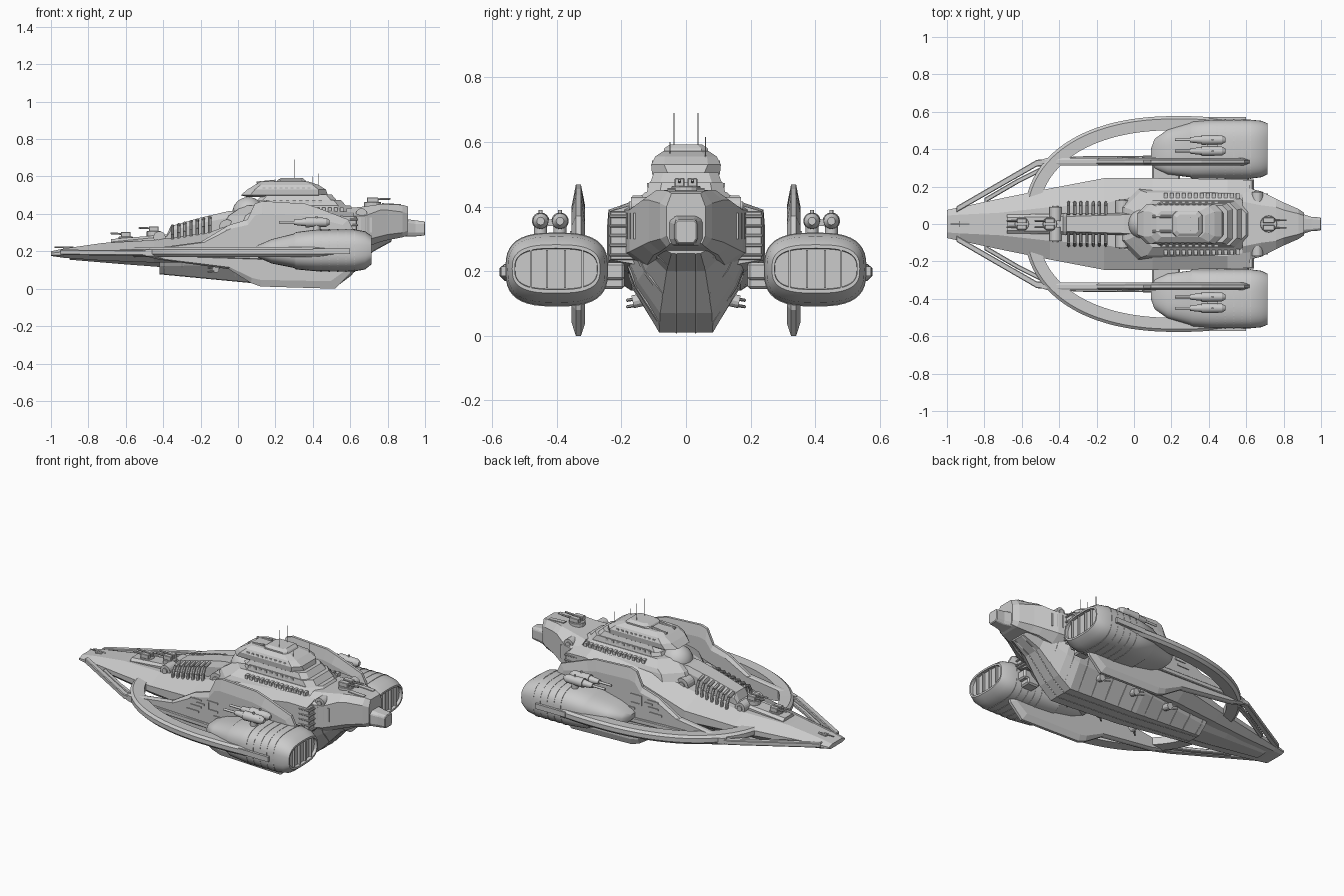
import bpy, bmesh, math
from mathutils import Vector, Matrix


def finish(name, bm, mirror=False, bevel=0, smooth=False):
    bmesh.ops.recalc_face_normals(bm, faces=bm.faces)
    me = bpy.data.meshes.new(name)
    bm.to_mesh(me)
    bm.free()
    ob = bpy.data.objects.new(name, me)
    bpy.context.collection.objects.link(ob)
    if bevel:
        m = ob.modifiers.new("bevel", 'BEVEL')
        m.width, m.segments = bevel, 1
    if mirror:
        ob.modifiers.new("mirror", 'MIRROR').use_axis = (False, True, False)
    if smooth:
        bpy.ops.object.select_all(action='DESELECT')
        bpy.context.view_layer.objects.active = ob
        ob.select_set(True)
        bpy.ops.object.shade_smooth_by_angle(angle=math.radians(35))
    return ob


def loft(bm, sections):
    rings = [[bm.verts.new(p) for p in s] for s in sections]
    n = len(rings[0])
    for a, b in zip(rings, rings[1:]):
        for i in range(n):
            j = (i + 1) % n
            bm.faces.new((a[i], a[j], b[j], b[i]))
    bm.faces.new(rings[0])
    bm.faces.new(rings[-1])


def box(bm, c, s, tilt=0):
    m = Matrix.Translation(c) @ Matrix.Rotation(tilt, 4, 'Y') @ Matrix.Diagonal((*s, 1))
    bmesh.ops.create_cube(bm, size=1, matrix=m)


def rod(bm, p, q, r1, r2=None, n=12):
    p, q = Vector(p), Vector(q)
    d = q - p
    m = Matrix.Translation((p + q) / 2) @ d.to_track_quat('Z', 'Y').to_matrix().to_4x4()
    bmesh.ops.create_cone(bm, cap_ends=True, segments=n, radius1=r1,
                          radius2=r1 if r2 is None else r2, depth=d.length, matrix=m)


def hull_section(row, k=1.0):
    # row = x, then (half width, height) pairs from bottom to top
    x, pts = row[0], [(row[i] * k, row[i + 1]) for i in range(1, len(row), 2)]
    return [(x, y, z) for y, z in pts] + [(x, -y, z) for y, z in reversed(pts)]


def hull(name, rows, bevel=0):
    bm = bmesh.new()
    loft(bm, [hull_section(r) for r in rows])
    return finish(name, bm, bevel=bevel)


def lerp_row(rows, x):
    for a, b in zip(rows, rows[1:]):
        if a[0] <= x <= b[0]:
            t = (x - a[0]) / (b[0] - a[0])
            return [u + (v - u) * t for u, v in zip(a, b)]


def tiers(name, levels):
    # levels = height, front and rear x, half width, corner cut
    bm = bmesh.new()
    loft(bm, [[(a, w - c, z), (a + c, w, z), (b - c, w, z), (b, w - c, z),
               (b, c - w, z), (b - c, -w, z), (a + c, -w, z), (a, c - w, z)]
              for z, a, b, w, c in levels])
    return finish(name, bm)


# Main hull, spine, tail and keel
hull("main_hull", [
    (-1.0, .055, .175, .075, .18, .075, .19, .045, .2),
    (-.93, .07, .165, .09, .18, .09, .198, .05, .215),
    (-.72, .10, .15, .135, .18, .135, .205, .06, .245),
    (-.45, .14, .14, .19, .18, .19, .215, .09, .26),
    (-.16, .17, .14, .245, .19, .245, .25, .11, .30),
    (.1, .17, .14, .245, .2, .245, .33, .17, .39),
    (.5, .17, .19, .24, .23, .24, .39, .17, .415),
    (.62, .15, .22, .235, .235, .235, .385, .15, .41)])
hull("spine", [(-.68, .05, .22, .05, .25, .035, .265), (-.38, .055, .22, .055, .28, .04, .29),
               (-.36, .06, .24, .06, .31, .04, .335), (-.2, .06, .25, .06, .35, .045, .38),
               (-.05, .06, .28, .06, .38, .05, .415), (.05, .06, .3, .06, .38, .05, .415)])
hull("tail", [(.58, .15, .21, .2, .25, .2, .39, .12, .43),
              (.68, .12, .22, .175, .26, .175, .39, .1, .44),
              (.76, .10, .25, .135, .28, .135, .42, .09, .452),
              (.80, .08, .26, .115, .29, .115, .42, .075, .452),
              (.88, .06, .275, .08, .30, .08, .41, .055, .448),
              (.91, .05, .285, .06, .31, .06, .40, .045, .44)])
hull("tail_tip", [(.88, .05, .28, .06, .3, .06, .36, .035, .375),
                  (.95, .03, .28, .038, .3, .038, .35, .03, .365),
                  (1.0, .025, .285, .035, .3, .035, .35, .025, .36)], .004)
keel = [(-.42, .05, .08, .10, .12, .13, .16), (.05, .075, .035, .15, .13, .17, .18),
        (.52, .083, .01, .16, .14, .185, .22), (.6, .08, .07, .15, .17, .18, .24),
        (.72, .06, .2, .10, .24, .12, .28), (.82, .045, .255, .07, .27, .08, .3)]
hull("keel", keel)
hull("belly_plate", [(-.9, .03, .155, .06, .175), (-.6, .05, .13, .11, .16), (-.4, .06, .115, .13, .16)])

# Keel frames and lengthwise stringers
bm = bmesh.new()
for i in range(13):
    x = -.4 + i * .095
    loft(bm, [hull_section(lerp_row(keel, x + d), 1.02) for d in (0, .01)])
for s in (-1, 1):
    for a, b in zip(keel, keel[1:]):
        rod(bm, (a[0], s * .03, a[2]), (b[0], s * .03, b[2]), .003, n=6)
finish("keel_frames", bm)

# Side fins, thinning toward the top and bottom edges
bm = bmesh.new()
prof = [(-.5, .175), (-.42, .155), (-.05, .105), (.07, .03), (.12, .012), (.52, 0), (.6, .08),
        (.62, .14), (.62, .31), (.59, .37), (.42, .435), (.36, .455), (.13, .468), (.09, .455),
        (.05, .37), (-.05, .34), (-.2, .25), (-.5, .21)]
mid = [(x + (.1 - x) * .06, z + (.2 - z) * min(.25, abs(z - .2))) for x, z in prof]
loft(bm, [[(x, y, z) for x, z in p] for p, y in ((mid, .312), (prof, .325), (prof, .341), (mid, .354))])
finish("side_fin", bm, True)

# Raised pattern on the fin faces
bm = bmesh.new()
for x, z, w, h in [(-.03, .31, .07, .01), (-.03, .27, .07, .01), (.0, .29, .05, .012), (.08, .32, .07, .01),
                   (.08, .27, .07, .01), (.05, .295, .012, .05), (.12, .24, .06, .01), (-.05, .24, .08, .01)]:
    box(bm, (x, .355, z), (w, .008, h))
finish("fin_trim", bm, True)

# Nose struts running back into side rails
bm = bmesh.new()
loft(bm, [[(x, y + dy, z + dz) for dy, dz in ((-w, -.014), (w, -.014), (w, .014), (-w, .014))]
          for x, y, z, w in [(-.95, .078, .195, .016), (-.52, .325, .192, .018), (-.3, .34, .185, .022),
                             (.3, .345, .165, .022)]])
loft(bm, [[(x, y + dy, .187 + dz) for dy, dz in ((-.014, -.01), (.014, -.01), (.014, .01), (-.014, .01))]
          for x, y in [(-.8, .125), (-.62, .23), (-.45, .315)]])
finish("nose_strut", bm, True, .004)

# Sweeping outer ring
bm = bmesh.new()


def ring_xy(t, rx, ry):
    c, s = math.cos(t), math.sin(t)
    f = lambda v: math.copysign(abs(v) ** (2 / 2.3), v)
    return .24 - rx * f(c), ry * f(s)


secs = []
for i in range(37):
    t = math.radians(8 + i * 2.8)
    (xo, yo), (xm, ym), (xi, yi) = [ring_xy(t, .83 - d, .577 - d) for d in (0, .015, .075)]
    secs.append([(xi, yi, .175), (xm, ym, .17), (xo, yo, .185), (xo, yo, .21), (xm, ym, .222), (xi, yi, .22)])
loft(bm, secs)
finish("outer_ring", bm, True, smooth=True)


# Engine pods with shallow nozzles
def pod(x, cy, cz, hw, hh, n=40):
    # rounded outline: flat top and bottom with full round ends
    out = []
    for i in range(n):
        a = 2 * math.pi * i / n
        c, s = math.cos(a), math.sin(a)
        out.append((x, cy + hw * math.copysign(abs(c) ** .7, c), cz + hh * math.copysign(abs(s) ** .7, s)))
    return out


bm = bmesh.new()
loft(bm, [pod(*r) for r in [
    (.09, .37, .2, .03, .015), (.11, .375, .2, .08, .035), (.18, .385, .2, .12, .065), (.30, .395, .203, .145, .092),
    (.31, .395, .203, .152, .1), (.42, .4, .205, .157, .112), (.62, .4, .205, .158, .113),
    (.68, .401, .205, .151, .102), (.715, .402, .207, .136, .075), (.715, .402, .207, .128, .064),
    (.698, .402, .207, .127, .062)]])
finish("engine_pod", bm, True, smooth=True)
bm = bmesh.new()
for y in (.32, .375, .43, .48):
    box(bm, (.704, y, .207), (.018, .006, .118))
for i in range(5):
    x = .44 + i * .045
    loft(bm, [pod(x + d, .4, .205, .159, .1145) for d in (0, .006)])
box(bm, (.5, .56, .2), (.2, .024, .03))
finish("engine_details", bm, True)

# Pylons joining hull and pods
bm = bmesh.new()
box(bm, (.17, .26, .195), (.15, .24, .045))
box(bm, (.55, .25, .2), (.13, .12, .055))
box(bm, (.55, .26, .18), (.08, .14, .07))
finish("pylon", bm, True, .008)

# Twin pod cannons and small keel guns
bm = bmesh.new()
for y in (.39, .45):
    rod(bm, (.36, y, .355), (.47, y, .355), .027, .024, 16)
    rod(bm, (.30, y, .355), (.37, y, .355), .014, .022)
    rod(bm, (.22, y, .355), (.32, y, .355), .007)
    rod(bm, (.47, y, .355), (.49, y, .355), .024, .012)
    rod(bm, (.42, y, .29), (.42, y, .35), .02)
    rod(bm, (.42, y, .37), (.42, y, .39), .006)
box(bm, (.42, .42, .35), (.06, .06, .02))
finish("pod_cannon", bm, True, smooth=True)
bm = bmesh.new()
for x in (-.12, .12, .36):
    rod(bm, (x, .12, .115), (x, .165, .105), .02)
    for dz in (-.01, .01):
        rod(bm, (x, .15, .105 + dz), (x - .04, .182, .10 + dz), .005, n=6)
finish("keel_gun", bm, True)

# Stepped superstructure and bridge
tiers("upper_deck", [(.34, -.08, .66, .19, .1), (.39, -.05, .65, .178, .09), (.41, -.02, .63, .168, .09),
                     (.445, .03, .6, .125, .07)])
tiers("middle_deck", [(.44, .1, .58, .122, .04), (.475, .12, .55, .115, .04)])
tiers("tower", [(.47, .1, .53, .112, .03), (.505, .13, .5, .1, .03)])
tiers("bridge_head", [(.49, .05, .47, .09, .05), (.50, .015, .48, .105, .05), (.53, .05, .47, .108, .04),
                      (.555, .09, .43, .095, .03), (.572, .12, .38, .07, .025)])
tiers("bridge_cabin", [(.565, .2, .37, .068, .02), (.58, .21, .36, .068, .02), (.592, .23, .345, .05, .015)])
bm = bmesh.new()
bmesh.ops.create_uvsphere(bm, u_segments=32, v_segments=16, radius=.085,
                          matrix=Matrix.Translation((.055, 0, .405)))
finish("sensor_dome", bm, smooth=True)
bm = bmesh.new()
rod(bm, (.055, 0, .34), (.055, 0, .4), .1, .09, 32)
finish("dome_collar", bm)

# Rows of windows, rear vents and side discs
bm = bmesh.new()
for i in range(13):
    box(bm, (.17 + i * .032, .15, .424), (.018, .03, .02))
for i in range(9):
    box(bm, (.16 + i * .035, .114, .466), (.018, .012, .014))
    box(bm, (.14 + i * .03, .1, .537), (.016, .012, .012))
finish("window_blocks", bm, True)
bm = bmesh.new()
box(bm, (.595, .185, .31), (.08, .1, .15))
for i in range(5):
    box(bm, (.6, .187, .25 + i * .03), (.085, .102, .01))
finish("rear_vents", bm, True, .003)
bm = bmesh.new()
for x, y, z, r in [(-.42, .075, .275, .032), (-.06, .11, .33, .04), (.66, .155, .40, .03)]:
    rod(bm, (x, y - .06, z), (x, y + .015, z), r, n=20)
    rod(bm, (x, y, z), (x, y + .022, z), r * .5, n=16)
finish("side_discs", bm, True)

# Curved rib cage over the forward deck
bm = bmesh.new()
for i in range(7):
    x, top = -.35 + i * .033, .335 + i * .008
    pts = [(.115, .24), (.112, top - .045), (.095, top - .012), (.05, top)]
    for a, b in zip(pts, pts[1:]):
        rod(bm, (x, *a), (x, *b), .009, n=8)
finish("ribs", bm, True, smooth=True)


# Deck turrets
def turret(name, x, z, d, s=1.0):
    bm = bmesh.new()
    rod(bm, (x, 0, z - .03), (x, 0, z + .008), .045 * s, n=16)
    for y in (-.02, .02):
        box(bm, (x, y * s, z + .02), (.06 * s, .03 * s, .026))
        rod(bm, (x, y * s, z + .022), (x + d * .095 * s, y * s, z + .026), .006, n=8)
    finish(name, bm, bevel=.003)


turret("front_turret", -.60, .27, -1, .85)
turret("second_turret", -.45, .30, -1, .85)
turret("tail_turret", .72, .455, 1)

# Antennas, bow gun and tail panels
bm = bmesh.new()
for y in (-.037, .037):
    rod(bm, (.30, y, .58), (.30, y, .69), .0018, n=5)
rod(bm, (.43, .06, .52), (.43, .06, .615), .0018, n=5)
rod(bm, (.40, -.05, .54), (.40, -.05, .6), .0018, n=5)
rod(bm, (-.98, 0, .222), (-.88, 0, .222), .004, n=6)
box(bm, (-.91, 0, .215), (.05, .03, .015))
finish("masts", bm)
bm = bmesh.new()
box(bm, (.82, .045, .445), (.1, .025, .02), .05)
for i in range(3):
    box(bm, (.65 + i * .03, .168 - i * .01, .34), (.014, .03, .08))
rod(bm, (.1, .04, .565), (.2, .04, .575), .008, n=8)
finish("tail_panels", bm, True)
